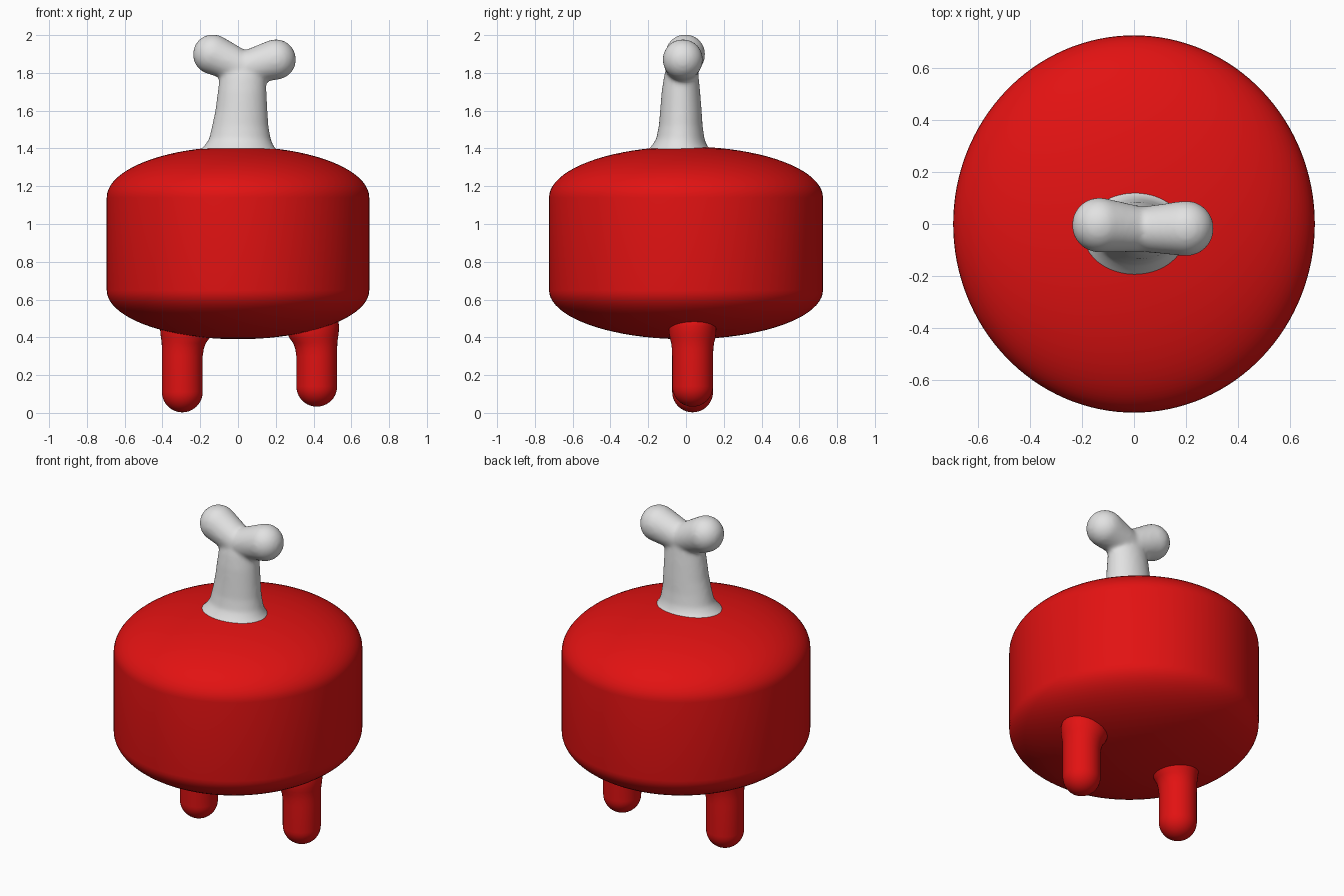
import bpy, bmesh, math
from mathutils import Vector

if "Cube" in bpy.data.objects:
    bpy.data.objects.remove(bpy.data.objects["Cube"])


def material(name, rgb):
    m = bpy.data.materials.new(name)
    m.diffuse_color = (*rgb, 1)
    m.use_nodes = True
    m.node_tree.nodes["Principled BSDF"].inputs["Base Color"].default_value = m.diffuse_color
    return m


RED = material("red", (0.76, 0.006, 0.006))
WHITE = material("pale grey", (0.76, 0.76, 0.76))


def add_rings(bm, rings, n):
    """Closed tube through elliptical rings (cx, cy, rx, ry, z), bottom to top."""
    loops = []
    for cx, cy, rx, ry, z in rings:
        loops.append([bm.verts.new((cx + rx * math.cos(2 * math.pi * i / n),
                                    cy + ry * math.sin(2 * math.pi * i / n), z))
                      for i in range(n)])
    for a, b in zip(loops, loops[1:]):
        for i in range(n):
            j = (i + 1) % n
            bm.faces.new((a[i], a[j], b[j], b[i]))
    bm.faces.new(loops[0][::-1])
    bm.faces.new(loops[-1])


def add_capsule(bm, p, q, rp, rq, steps=8):
    """Rounded limb made of overlapping spheres from p to q."""
    p, q = Vector(p), Vector(q)
    for k in range(steps + 1):
        t = k / steps
        v = bmesh.ops.create_uvsphere(bm, u_segments=32, v_segments=20,
                                      radius=rp + (rq - rp) * t)["verts"]
        bmesh.ops.translate(bm, verts=v, vec=p.lerp(q, t))


def make(name, bm, mat):
    me = bpy.data.meshes.new(name)
    bm.to_mesh(me)
    bm.free()
    me.materials.append(mat)
    ob = bpy.data.objects.new(name, me)
    bpy.context.collection.objects.link(ob)
    me.polygons.foreach_set("use_smooth", [True] * len(me.polygons))
    return ob


# body: drum with half-ellipse dome above and below
RX, RY, STEPS = 0.695, 0.725, 20
angles = [math.radians(89.5) * i / STEPS for i in range(STEPS + 1)]
rings = [(0, 0, RX * math.cos(a), RY * math.cos(a), 0.65 - 0.26 * math.sin(a))
         for a in reversed(angles)]
rings += [(0, 0, RX * math.cos(a), RY * math.cos(a), 1.14 + 0.27 * math.sin(a))
          for a in angles]
bm = bmesh.new()
add_rings(bm, rings, 128)
make("body", bm, RED)

# legs: round-ended pegs flaring into the belly, leaning towards the middle
for name, x, foot, side in (("left_leg", -0.295, 0.003, 1), ("right_leg", 0.417, 0.033, -1)):
    r, y = 0.108, 0.035
    rings = []
    for i in range(11):
        a = math.radians(89 - 8.9 * i)
        rings.append((x, y, r * math.cos(a), r * math.cos(a), foot + r - r * math.sin(a)))
    for z, flare, lean in ((0.30, 0, 0), (0.34, 0.003, 0.003), (0.37, 0.009, 0.008),
                           (0.395, 0.02, 0.016), (0.42, 0.028, 0.02), (0.46, 0.03, 0.02),
                           (0.52, 0.02, 0.02)):
        rings.append((x + side * lean, y, r + flare, r + flare * 0.6, z))
    bm = bmesh.new()
    add_rings(bm, rings, 40)
    make(name, bm, RED)

# bone: flared shaft with two knobs, fused into one smooth surface
bm = bmesh.new()
add_rings(bm, [(0.0, -0.035, 0.22, 0.18, 1.30), (0.0, -0.035, 0.21, 0.172, 1.385),
               (0.005, -0.035, 0.182, 0.146, 1.415), (0.01, -0.03, 0.163, 0.128, 1.45),
               (0.012, -0.028, 0.149, 0.116, 1.52), (0.018, -0.027, 0.138, 0.11, 1.60),
               (0.022, -0.027, 0.129, 0.102, 1.70), (0.025, -0.025, 0.122, 0.092, 1.78),
               (0.03, -0.02, 0.10, 0.075, 1.86), (0.035, -0.02, 0.06, 0.05, 1.90)], 48)
add_capsule(bm, (-0.133, -0.004, 1.898), (0.0, -0.018, 1.838), 0.106, 0.09)
add_capsule(bm, (0.2, -0.017, 1.871), (0.06, -0.02, 1.832), 0.107, 0.09)
bone = make("bone", bm, WHITE)
fuse = bone.modifiers.new("fuse", "REMESH")
fuse.mode = "VOXEL"
fuse.voxel_size = 0.012
fuse.use_smooth_shade = True
soft = bone.modifiers.new("soften", "SMOOTH")
soft.factor = 0.5
soft.iterations = 8
